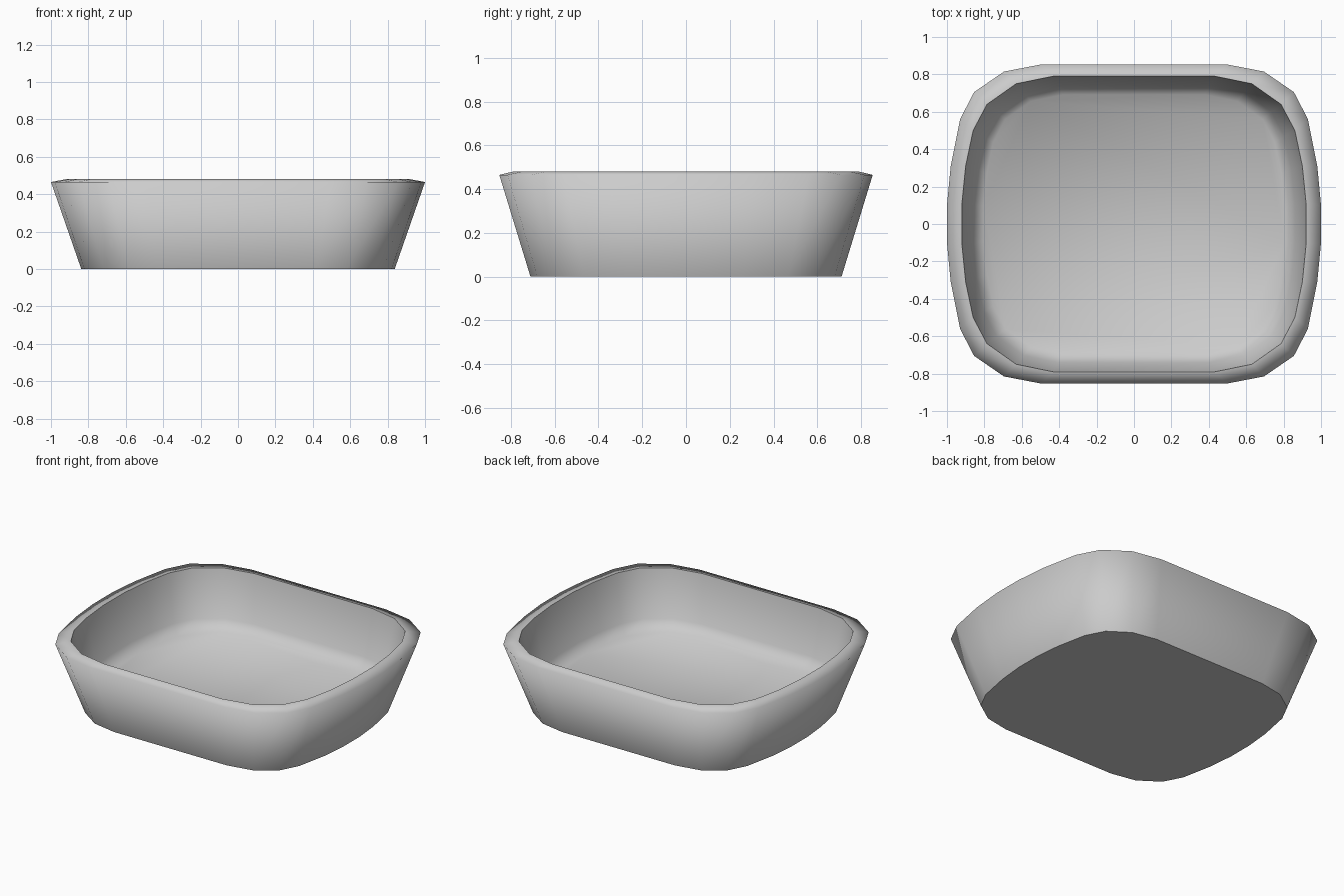
import bpy, bmesh

if "Cube" in bpy.data.objects:
    bpy.data.objects.remove(bpy.data.objects["Cube"])

# Quarter outlines of the rim (right side round to the back edge)
OUTER = [(1.0, 0.10), (0.98, 0.31), (0.93, 0.56), (0.855, 0.705), (0.695, 0.815), (0.497, 0.853)]
INNER = [(0.92, 0.11), (0.90, 0.31), (0.86, 0.50), (0.786, 0.64), (0.63, 0.75), (0.433, 0.79)]


def outline(quarter):
    """Mirror a quarter outline into a full counter-clockwise loop."""
    half = quarter + [(-x, y) for x, y in reversed(quarter)]
    return half + [(-x, -y) for x, y in half]


def add_loop(bm, quarter, sx, sy, z):
    return [bm.verts.new((x * sx, y * sy, z)) for x, y in outline(quarter)]


bm = bmesh.new()

# Loops from the base, up the outer wall, over the rim and down to the floor
loops = [
    add_loop(bm, OUTER, 0.838, 0.833, 0.0),
    add_loop(bm, OUTER, 1.0, 1.0, 0.465),
    add_loop(bm, INNER, 1.0, 1.0, 0.48),
    add_loop(bm, INNER, 0.935, 0.937, 0.17),
    add_loop(bm, INNER, 0.875, 0.875, 0.11),
]
for low, high in zip(loops, loops[1:]):
    n = len(low)
    for i in range(n):
        j = (i + 1) % n
        bm.faces.new((low[i], low[j], high[j], high[i]))

# Flat base and inner floor
bm.faces.new(list(reversed(loops[0])))
bm.faces.new(loops[-1])
bmesh.ops.recalc_face_normals(bm, faces=bm.faces[:])

# Smooth shading, crisp only at the base and the inner rim
for face in bm.faces:
    face.smooth = True
for loop in (loops[0], loops[2]):
    for i, vert in enumerate(loop):
        bm.edges.get((vert, loop[(i + 1) % len(loop)])).smooth = False

mesh = bpy.data.meshes.new("tray")
bm.to_mesh(mesh)
bm.free()
tray = bpy.data.objects.new("tray", mesh)
bpy.context.collection.objects.link(tray)
